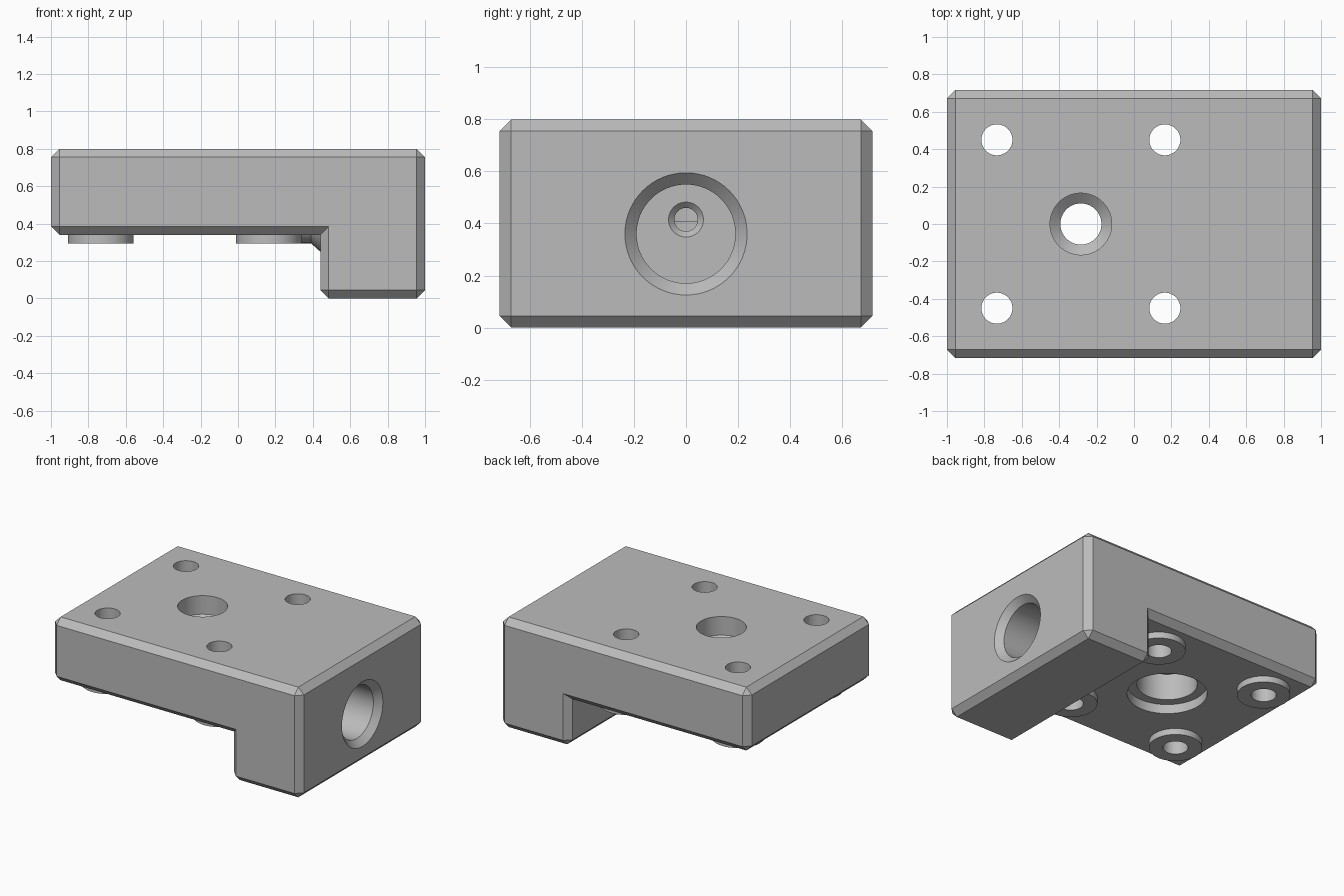
import bpy, bmesh, math
from mathutils import Matrix, Vector

if "Cube" in bpy.data.objects:
    bpy.data.objects.remove(bpy.data.objects["Cube"])

grey = bpy.data.materials.new("neutral_grey")
grey.use_nodes = True
COLOR = (0.5, 0.5, 0.5, 1)
grey.diffuse_color = COLOR
grey.node_tree.nodes["Principled BSDF"].inputs["Base Color"].default_value = COLOR


def finish(bm, name):
    bmesh.ops.recalc_face_normals(bm, faces=bm.faces)
    mesh = bpy.data.meshes.new(name)
    bm.to_mesh(mesh)
    bm.free()
    mesh.materials.append(grey)
    ob = bpy.data.objects.new(name, mesh)
    bpy.context.collection.objects.link(ob)
    return ob


def lathe(name, profile, place, closed=False):
    """Revolve (radius, height) points about local z, then place the result."""
    bm = bmesh.new()
    vs = [bm.verts.new((r, 0, h)) for r, h in profile]
    pairs = list(zip(vs, vs[1:])) + ([(vs[-1], vs[0])] if closed else [])
    edges = [bm.edges.new(p) for p in pairs]
    bmesh.ops.spin(bm, geom=vs + edges, axis=(0, 0, 1), cent=(0, 0, 0),
                   angle=math.tau, steps=64, use_merge=True)
    bmesh.ops.remove_doubles(bm, verts=bm.verts, dist=1e-5)
    bmesh.ops.transform(bm, matrix=place, verts=bm.verts)
    return finish(bm, name)


def smooth(ob):
    bpy.ops.object.select_all(action="DESELECT")
    ob.select_set(True)
    bpy.context.view_layer.objects.active = ob
    bpy.ops.object.shade_smooth_by_angle(angle=math.radians(30))


def at(x, y, z=0):
    return Matrix.Translation((x, y, z))


def along_x(z):
    return at(0, 0, z) @ Matrix.Rotation(math.pi / 2, 4, "Y")


# L-shaped body, every outside edge chamfered
W, H, STEP_X, STEP_Z = 0.717, 0.8, 0.44, 0.34
outline = [(-1, STEP_Z), (STEP_X, STEP_Z), (STEP_X, 0), (1, 0), (1, H), (-1, H)]
bm = bmesh.new()
side = bm.faces.new([bm.verts.new((x, -W, z)) for x, z in outline])
out = bmesh.ops.extrude_face_region(bm, geom=[side])
bmesh.ops.translate(bm, vec=(0, 2 * W, 0),
                    verts=[g for g in out["geom"] if isinstance(g, bmesh.types.BMVert)])
bmesh.ops.recalc_face_normals(bm, faces=bm.faces)
inner = Vector((STEP_X, 0, STEP_Z))
outer_edges = [e for e in bm.edges
               if any((Vector((v.co.x, 0, v.co.z)) - inner).length > 0.01 for v in e.verts)]
bmesh.ops.bevel(bm, geom=outer_edges, offset=0.045, segments=1, affect="EDGES")
body = finish(bm, "bracket_body")

# Cutters: screw holes, stepped centre hole, side bore and its narrow passage
SCREWS = [(x, y) for x in (-0.733, 0.165) for y in (-0.45, 0.45)]
cutters = [lathe("screw_cutter", [(0, 0.2), (0.083, 0.2), (0.083, 1), (0, 1)], at(x, y))
           for x, y in SCREWS]
cutters.append(lathe("centre_cutter", [
    (0, 0.2), (0.263, 0.2), (0.263, 0.408), (0.198, 0.408), (0.198, 0.6), (0.11, 0.6),
    (0.11, 0.62), (0.165, 0.665), (0.165, 1), (0, 1)], at(-0.284, 0)))
cutters.append(lathe("bore_cutter", [
    (0, 0.5), (0.19, 0.5), (0.19, 0.955), (0.245, 1.01), (0, 1.01)], along_x(0.36)))
cutters.append(lathe("passage_cutter", [
    (0, -0.25), (0.045, -0.25), (0.045, 0.478), (0.067, 0.5), (0.067, 0.52), (0, 0.52)],
    along_x(0.415)))

bpy.context.view_layer.objects.active = body
for cutter in cutters:
    cutter.hide_render = True
    mod = body.modifiers.new("cut", "BOOLEAN")
    mod.operation, mod.solver, mod.object = "DIFFERENCE", "EXACT", cutter
    bpy.ops.object.modifier_apply(modifier=mod.name)
    bpy.data.objects.remove(cutter)
smooth(body)

# Raised rings round the screw holes underneath
for i, (x, y) in enumerate(SCREWS):
    smooth(lathe(f"screw_boss_{i + 1}", [
        (0.083, 0.295), (0.175, 0.295), (0.175, 0.345), (0.083, 0.345)], at(x, y), True))

# Flared collar round the passage in the inside corner
smooth(lathe("passage_collar", [
    (0.06, 0.31), (0.12, 0.31), (0.12, 0.39), (0.165, 0.44), (0.165, 0.45), (0.06, 0.45)],
    along_x(0.415), True))
